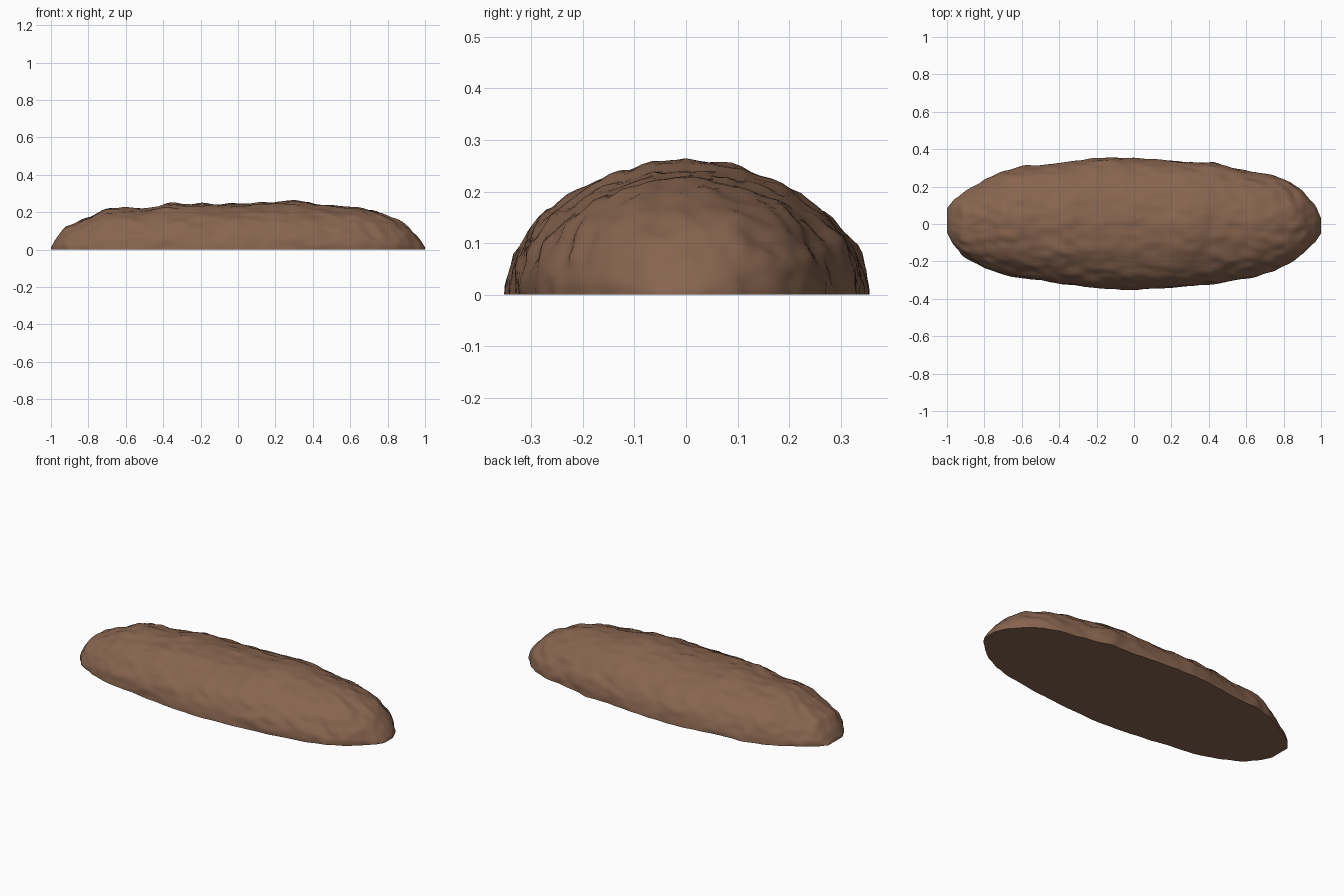
import bpy, bmesh, math
from mathutils import Vector, noise

if "Cube" in bpy.data.objects:
    bpy.data.objects.remove(bpy.data.objects["Cube"])

# Outline stations: x, back half-width, front half-width, crest height
STATIONS = [
    (-1.0, .085, .045, .012), (-.97, .12, .105, .065), (-.92, .16, .165, .127),
    (-.8, .235, .235, .17), (-.7, .28, .265, .22), (-.6, .31, .29, .22),
    (-.5, .315, .30, .217), (-.38, .325, .325, .243), (-.2, .355, .343, .242),
    (0, .352, .353, .242), (.15, .34, .345, .248), (.3, .33, .335, .26),
    (.42, .333, .318, .242), (.52, .302, .305, .228), (.64, .277, .285, .226),
    (.75, .26, .25, .20), (.83, .225, .215, .172), (.91, .165, .15, .122),
    (.97, .10, .095, .06), (1.0, .03, .05, .012)]


def outline(x):
    """Linear interpolation between stations."""
    for a, b in zip(STATIONS, STATIONS[1:]):
        if x <= b[0]:
            t = (x - a[0]) / (b[0] - a[0])
            return [p + (q - p) * t for p, q in zip(a[1:], b[1:])]
    return STATIONS[-1][1:]


def bumps(p):
    """Rough lumps, stretched along the length."""
    big = noise.noise(Vector((p.x * 5, p.y * 11, p.z * 11)))
    small = noise.noise(Vector((p.x * 13 + 7, p.y * 25, p.z * 25)))
    return .008 * big + .010 * small


# Earth mound: half-ellipse rings lofted along x
NX, NA = 110, 48
bm = bmesh.new()
rings = []
for i in range(NX + 1):
    x = -math.cos(math.pi * i / NX) * .6 + (2 * i / NX - 1) * .4
    back, front, top = outline(x)
    ring = []
    for j in range(NA + 1):
        a = math.pi * j / NA
        c, s = math.cos(a), math.sin(a)
        p = Vector((x, (back if c > 0 else front) * c, top * s))
        d = bumps(p) * min(1, top / .12)
        edge = .6 + .4 * min(1, s * 3)
        p += Vector((0, c, s)) * d * edge
        p.z = max(p.z, 0) if 0 < j < NA else 0
        ring.append(bm.verts.new(p))
    rings.append(ring)
for r, q in zip(rings, rings[1:]):
    for j in range(NA):
        bm.faces.new((r[j], r[j + 1], q[j + 1], q[j])).smooth = True
    # flat underside strip
    bm.faces.new((r[0], q[0], q[NA], r[NA]))
# blunt ends
bm.faces.new(rings[0])
bm.faces.new(rings[-1])
bmesh.ops.recalc_face_normals(bm, faces=bm.faces[:])

mesh = bpy.data.meshes.new("earth_mound")
bm.to_mesh(mesh)
bm.free()
mound = bpy.data.objects.new("earth_mound", mesh)
bpy.context.collection.objects.link(mound)

soil = bpy.data.materials.new("brown soil")
soil.diffuse_color = (.247, .13, .079, 1)
soil.use_nodes = True
soil.node_tree.nodes["Principled BSDF"].inputs["Base Color"].default_value = soil.diffuse_color
mesh.materials.append(soil)

# Keep the rim around the flat base sharp
bpy.context.view_layer.objects.active = mound
mound.select_set(True)
bpy.ops.object.shade_smooth_by_angle(angle=math.radians(55))
